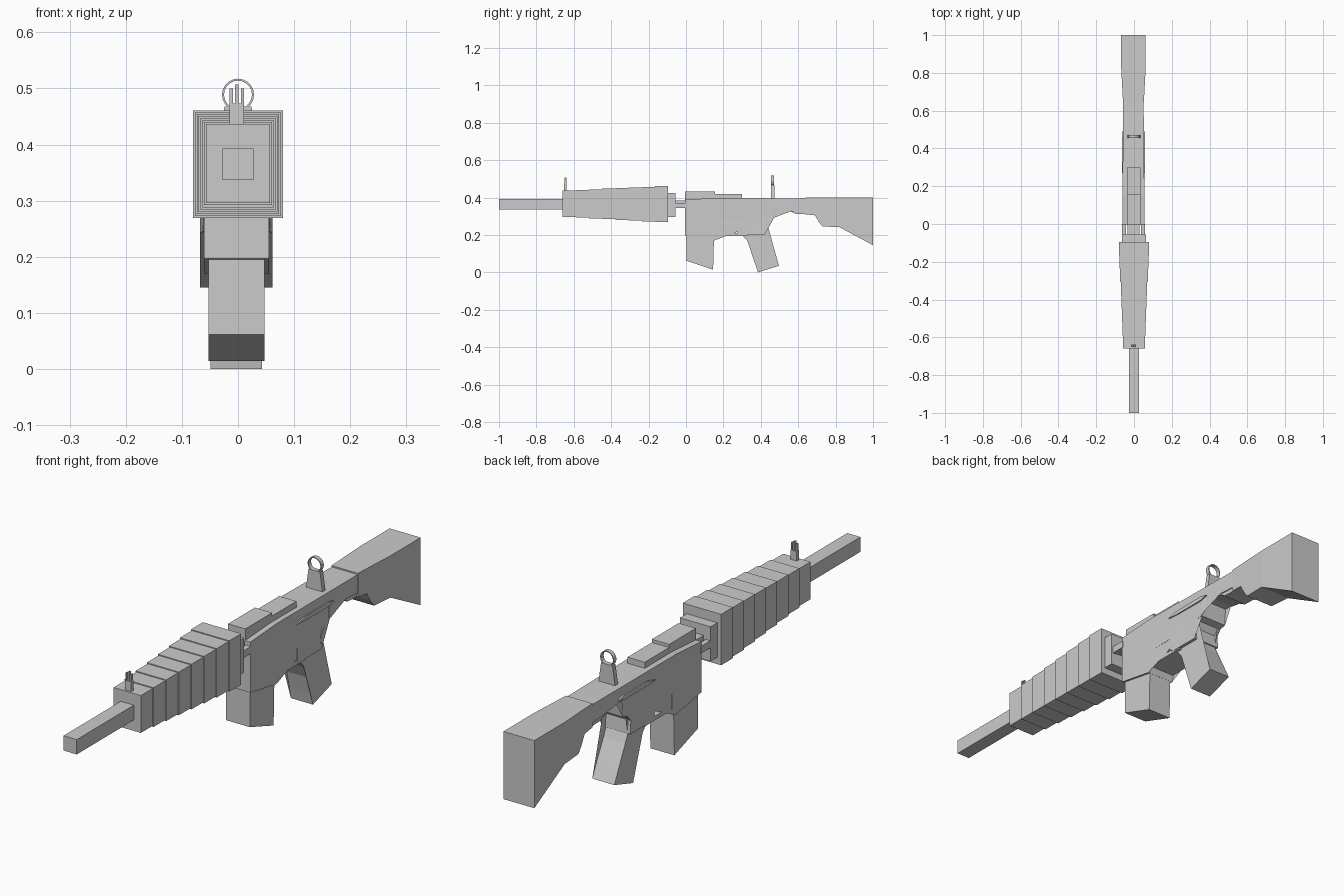
import bpy, bmesh, math

CX = -0.003  # the body sits slightly off the centre line


def finish(name, bm):
    bmesh.ops.recalc_face_normals(bm, faces=bm.faces)
    me = bpy.data.meshes.new(name)
    bm.to_mesh(me)
    bm.free()
    ob = bpy.data.objects.new(name, me)
    bpy.context.collection.objects.link(ob)
    return ob


def box(name, x0, x1, y0, y1, z0, z1):
    bm = bmesh.new()
    bmesh.ops.create_cube(bm, size=1)
    for v in bm.verts:
        v.co = ((x0 + x1) / 2 + v.co.x * (x1 - x0),
                (y0 + y1) / 2 + v.co.y * (y1 - y0),
                (z0 + z1) / 2 + v.co.z * (z1 - z0))
    return finish(name, bm)


def side_profile(name, pts, half, cx=CX):
    """Extrude a (y, z) outline across x; half is a width or a function of (y, z)."""
    w = half if callable(half) else (lambda y, z: half)
    bm = bmesh.new()
    a = [bm.verts.new((cx - w(y, z), y, z)) for y, z in pts]
    b = [bm.verts.new((cx + w(y, z), y, z)) for y, z in pts]
    bm.faces.new(a)
    bm.faces.new(b[::-1])
    for i in range(len(pts)):
        j = (i + 1) % len(pts)
        bm.faces.new((a[i], a[j], b[j], b[i]))
    bmesh.ops.triangulate(bm, faces=[f for f in bm.faces if len(f.verts) > 4])
    return finish(name, bm)


# Barrel
box("barrel", -0.0275, 0.0275, -1, -0.64, 0.337, 0.393)

# Ribbed handguard: eight boxes, each a little larger towards the rear
N = 8
for i in range(N):
    t = i / (N - 1)
    y0 = -0.66 + i * 0.565 / N
    hw = 0.057 + 0.023 * t
    box(f"handguard_rib_{i + 1}", -hw, hw, y0, y0 + 0.565 / N,
        0.296 - 0.027 * t, 0.437 + 0.024 * t)

# Collar and neck between handguard and receiver
box("collar", -0.064, 0.064, -0.095, -0.055, 0.295, 0.425)
box("neck", -0.035, 0.03, -0.055, 0.0, 0.347, 0.385)
for s, n in ((-1, "left"), (1, "right")):
    xs = sorted((CX + s * 0.04, CX + s * 0.06))
    box(f"neck_lug_{n}", *xs, -0.056, 0.0, 0.345, 0.372)

# Receiver with the open trigger notch, plus the guard bar closing it
side_profile("receiver", [
    (-0.005, 0.388), (-0.005, 0.197), (0.15, 0.17), (0.16, 0.2), (0.172, 0.2),
    (0.172, 0.258), (0.275, 0.258), (0.275, 0.208), (0.3, 0.2), (0.42, 0.2),
    (0.415, 0.25), (0.43, 0.275), (0.46, 0.28), (0.468, 0.345), (0.5, 0.345),
    (0.57, 0.33), (0.645, 0.325), (0.645, 0.395), (0.15, 0.398)],
    lambda y, z: 0.058 if y < 0.5 else 0.054)
box("trigger_guard", CX - 0.056, CX + 0.056, 0.155, 0.33, 0.195, 0.21)
side_profile("trigger", [(0.222, 0.262), (0.25, 0.262), (0.242, 0.235),
                         (0.228, 0.212), (0.234, 0.238)], 0.012)

# Top cover in two steps
box("top_cover_front", -0.038, 0.034, -0.005, 0.155, 0.385, 0.432)
box("top_cover_rear", -0.038, 0.034, 0.155, 0.3, 0.39, 0.42)
side_profile("side_rib_bolt", [(0.27, 0.35), (0.32, 0.346), (0.46, 0.346),
                               (0.49, 0.355), (0.46, 0.362), (0.32, 0.362)], 0.061)

# Magazine
side_profile("magazine", [(0.003, 0.22), (0.003, 0.062), (0.145, 0.014),
                          (0.15, 0.2)], 0.05)

# Pistol grip
side_profile("grip", [
    (0.30, 0.2), (0.335, 0.16), (0.36, 0.11), (0.375, 0.05), (0.385, 0.0),
    (0.497, 0.035), (0.465, 0.1), (0.43, 0.165), (0.413, 0.205),
    (0.415, 0.25), (0.43, 0.275), (0.4, 0.3), (0.3, 0.25)], 0.046)

# Shoulder stock, widening to the butt
side_profile("stock", [
    (0.64, 0.31), (0.69, 0.305), (0.71, 0.27), (0.73, 0.245), (0.82, 0.242),
    (1, 0.145), (1, 0.4), (0.82, 0.4), (0.64, 0.4)],
    lambda y, z: 0.055 + 0.0095 * min(1, (y - 0.64) / 0.18))
side_profile("stock_underside", [(0.5, 0.345), (0.57, 0.325), (0.585, 0.313),
                                 (0.65, 0.31), (0.65, 0.36), (0.5, 0.36)], 0.05)

# Front sight: base, two prongs and a centre post
FS = -0.002
box("front_sight_base", FS - 0.013, FS + 0.013, -0.652, -0.638, 0.43, 0.473)
for dx, top, n in ((-0.01, 0.5, "left_prong"), (0, 0.507, "post"), (0.01, 0.5, "right_prong")):
    box(f"front_sight_{n}", FS + dx - 0.003, FS + dx + 0.003, -0.65, -0.64, 0.47, top)

# Rear sight: tapered plate carrying a ring
bm = bmesh.new()
bmesh.ops.create_cube(bm, size=1)
for v in bm.verts:
    top = v.co.z > 0
    v.co = ((0.024 if top else 0.035) * 2 * v.co.x, 0.463 + v.co.y * 0.018,
            0.468 if top else 0.39)
finish("rear_sight_plate", bm)
bm = bmesh.new()
SEG = 20
rings = []
for i in range(SEG):
    a = 2 * math.pi * i / SEG
    rings.append([bm.verts.new((r * math.cos(a), y, 0.489 + r * math.sin(a)))
                  for r, y in ((0.0285, 0.455), (0.0285, 0.471), (0.025, 0.471), (0.025, 0.455))])
for i in range(SEG):
    p, q = rings[i], rings[(i + 1) % SEG]
    for k in range(4):
        m = (k + 1) % 4
        bm.faces.new((p[k], p[m], q[m], q[k]))
finish("rear_sight_ring", bm)
